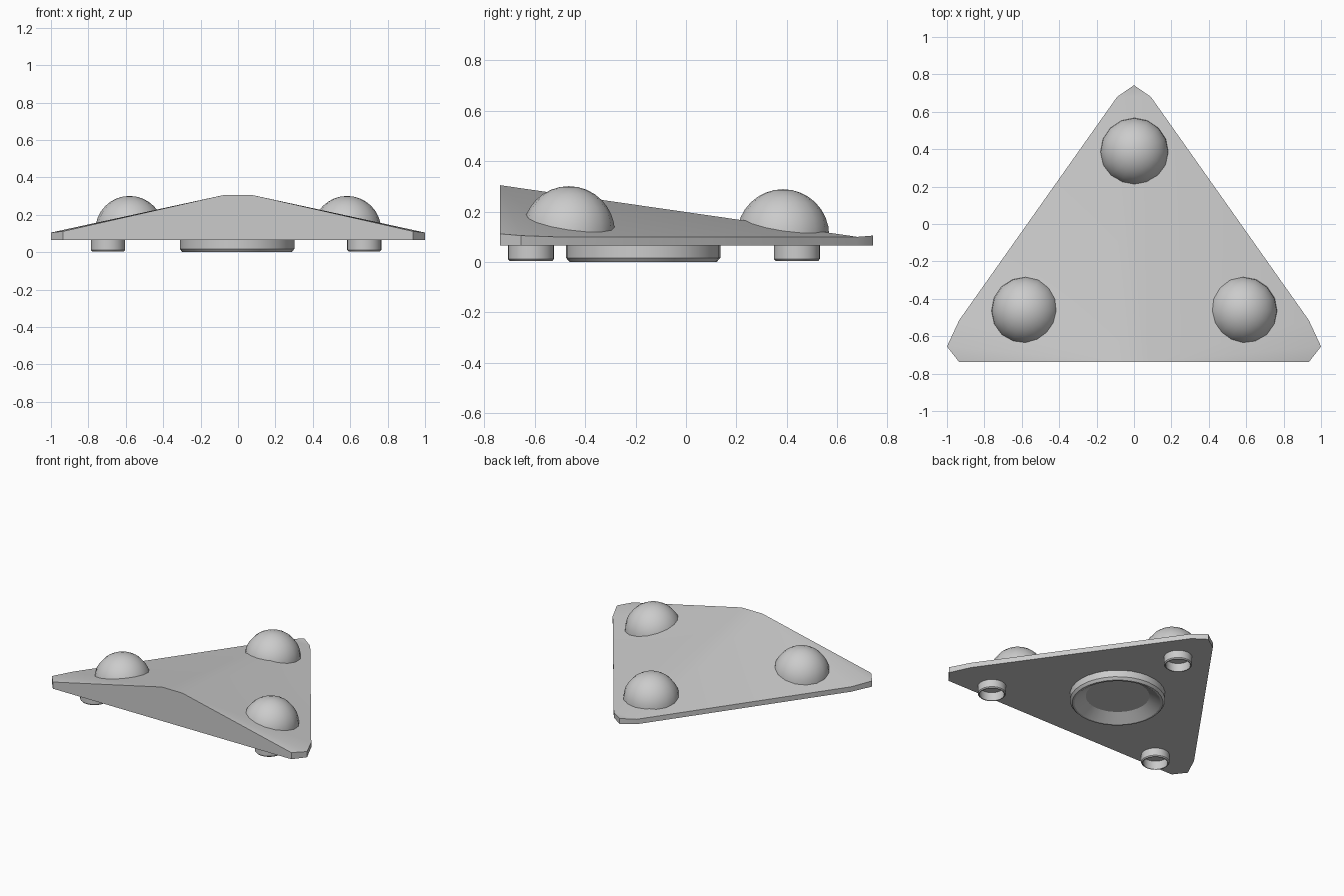
import bpy, bmesh, math

if "Cube" in bpy.data.objects:
    bpy.data.objects.remove(bpy.data.objects["Cube"])


def finish(bm, name, loc=(0, 0, 0), angle=30):
    bmesh.ops.recalc_face_normals(bm, faces=bm.faces)
    me = bpy.data.meshes.new(name)
    bm.to_mesh(me)
    bm.free()
    ob = bpy.data.objects.new(name, me)
    ob.location = loc
    bpy.context.collection.objects.link(ob)
    bpy.ops.object.select_all(action='DESELECT')
    ob.select_set(True)
    bpy.context.view_layer.objects.active = ob
    bpy.ops.object.shade_smooth_by_angle(angle=math.radians(angle))
    return ob


def lathe(name, profile, loc, steps=32, angle=30):
    """Revolve an (r, z) profile around the vertical axis."""
    bm = bmesh.new()
    vs = [bm.verts.new((r, 0, z)) for r, z in profile]
    es = [bm.edges.new(p) for p in zip(vs, vs[1:])]
    bmesh.ops.spin(bm, geom=vs + es, cent=(0, 0, 0), axis=(0, 0, 1),
                   angle=math.tau, steps=steps, use_duplicate=False)
    bmesh.ops.remove_doubles(bm, verts=bm.verts, dist=1e-5)
    return finish(bm, name, loc, angle)


# Wedge hull: clipped triangle outline, deck rising to a peak at the front
FLOOR = 0.065
half = [(0.09, 0.68, 0.10), (0.935, -0.515, 0.10),
        (1.0, -0.655, 0.105), (0.935, -0.738, 0.112)]
bm = bmesh.new()
tip = bm.verts.new((0, 0.742, 0.105))
tip_low = bm.verts.new((0, 0.742, FLOOR))
peaks, uppers, lowers = [], [], []
for s in (1, -1):
    peak = bm.verts.new((0.08 * s, -0.738, 0.305))
    up = [bm.verts.new((s * x, y, z)) for x, y, z in half]
    low = [bm.verts.new((s * x, y, FLOOR)) for x, y, z in half]
    for a, b in zip(up, up[1:]):
        bm.faces.new((peak, a, b))
    bm.faces.new((tip, up[0], low[0], tip_low))
    for i in range(3):
        bm.faces.new((up[i], up[i + 1], low[i + 1], low[i]))
    peaks.append(peak)
    uppers.append(up)
    lowers.append(low)
bm.faces.new((peaks[0], peaks[1], uppers[1][0], uppers[0][0]))
bm.faces.new((tip, uppers[0][0], uppers[1][0]))
bm.faces.new((peaks[0], peaks[1], uppers[1][3], lowers[1][3],
              lowers[0][3], uppers[0][3]))
bm.faces.new([tip_low] + lowers[0] + lowers[1][::-1])
finish(bm, "wedge_hull")

# Domes on the deck
R = 0.183
dome = [(R, -0.04)] + [(R * math.cos(t * math.pi / 16), R * math.sin(t * math.pi / 16))
                       for t in range(9)]
dome[-1] = (0, R)
for name, x, y, z in (("dome_left", -0.58, -0.465, 0.118),
                      ("dome_right", 0.583, -0.465, 0.118),
                      ("dome_rear", 0.002, 0.385, 0.106)):
    lathe(name, dome, (x, y, z), 16, 40)

# Hollow landing feet
foot = [(0.091, 0.07), (0.091, 0.012), (0.085, 0.005), (0.079, 0.005), (0.079, 0.07)]
for name, x, y in (("foot_left", -0.695, -0.615),
                   ("foot_right", 0.675, -0.615),
                   ("foot_rear", 0.0, 0.44)):
    lathe(name, foot, (x, y, 0), 32)

# Central ring with a funnel-shaped recess
lathe("belly_ring", [(0.306, 0.07), (0.306, 0.017), (0.292, 0), (0.278, 0),
                     (0.205, 0.05), (0, 0.05)], (-0.005, -0.17, 0), 32)
